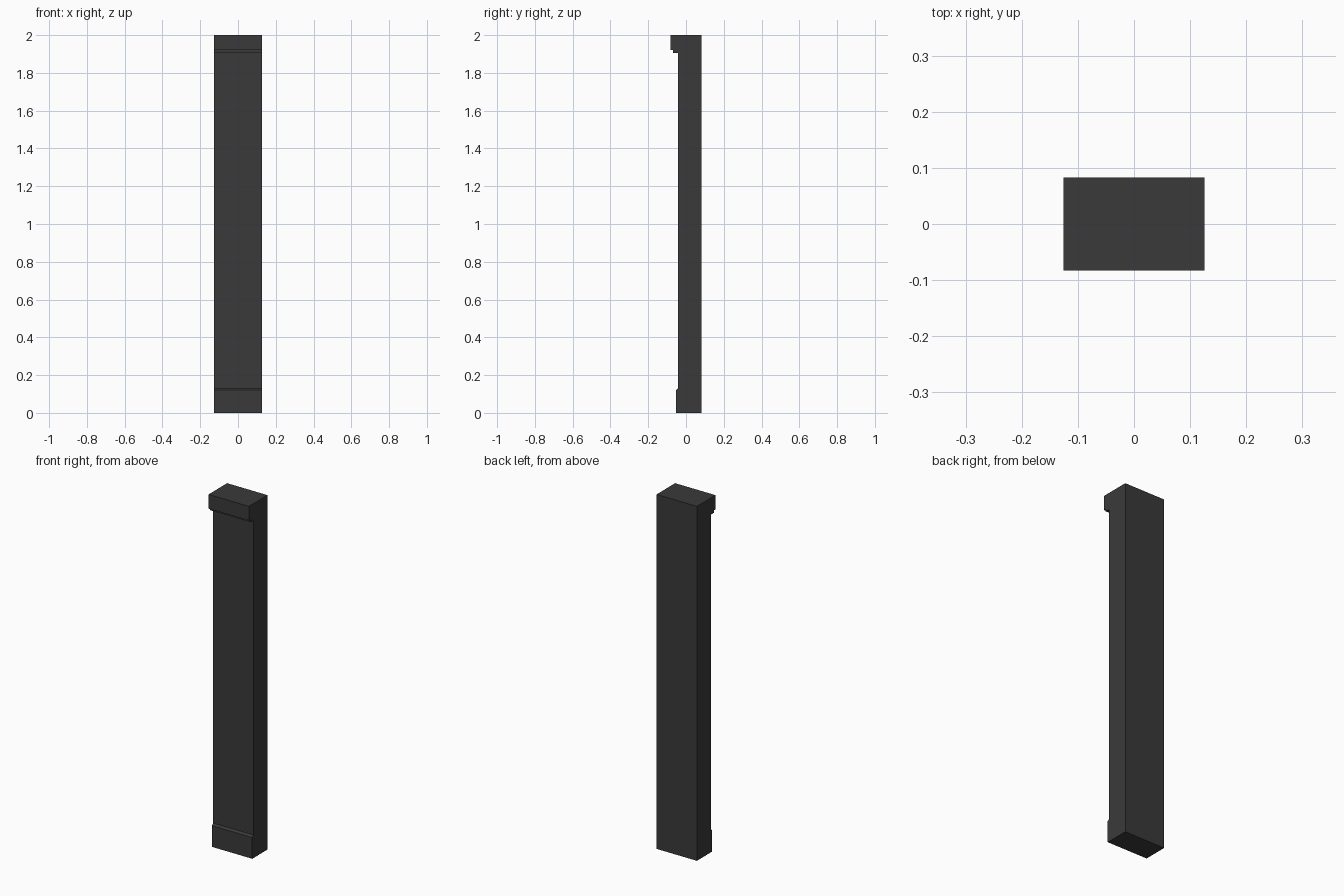
import bpy
import bmesh

cube = bpy.data.objects.get("Cube")
if cube:
    bpy.data.objects.remove(cube, do_unlink=True)

HALF_WIDTH = 0.126
BACK, SHAFT, BASE, NECK, CAP = 0.083, -0.042, -0.053, -0.069, -0.083

# Charcoal finish
colour = (0.042, 0.042, 0.042, 1)
charcoal = bpy.data.materials.new("charcoal")
charcoal.use_nodes = True
charcoal.diffuse_color = colour
charcoal.node_tree.nodes["Principled BSDF"].inputs["Base Color"].default_value = colour

# Side profile (y, z): base block with sloped top, shaft, stepped cap
profile = [
    (BACK, 0), (BACK, 2),
    (CAP, 2), (CAP, 1.92),
    (NECK, 1.92), (NECK, 1.906),
    (SHAFT, 1.906), (SHAFT, 0.13),
    (BASE, 0.12), (BASE, 0),
]

# Sweep the profile across the width
bm = bmesh.new()
side = bm.faces.new([bm.verts.new((-HALF_WIDTH, y, z)) for y, z in profile])
swept = bmesh.ops.extrude_face_region(bm, geom=[side], use_keep_orig=True)
verts = [v for v in swept["geom"] if isinstance(v, bmesh.types.BMVert)]
bmesh.ops.translate(bm, verts=verts, vec=(2 * HALF_WIDTH, 0, 0))
bmesh.ops.recalc_face_normals(bm, faces=bm.faces)

mesh = bpy.data.meshes.new("pilaster")
bm.to_mesh(mesh)
bm.free()
mesh.materials.append(charcoal)
bpy.context.collection.objects.link(bpy.data.objects.new("pilaster", mesh))
